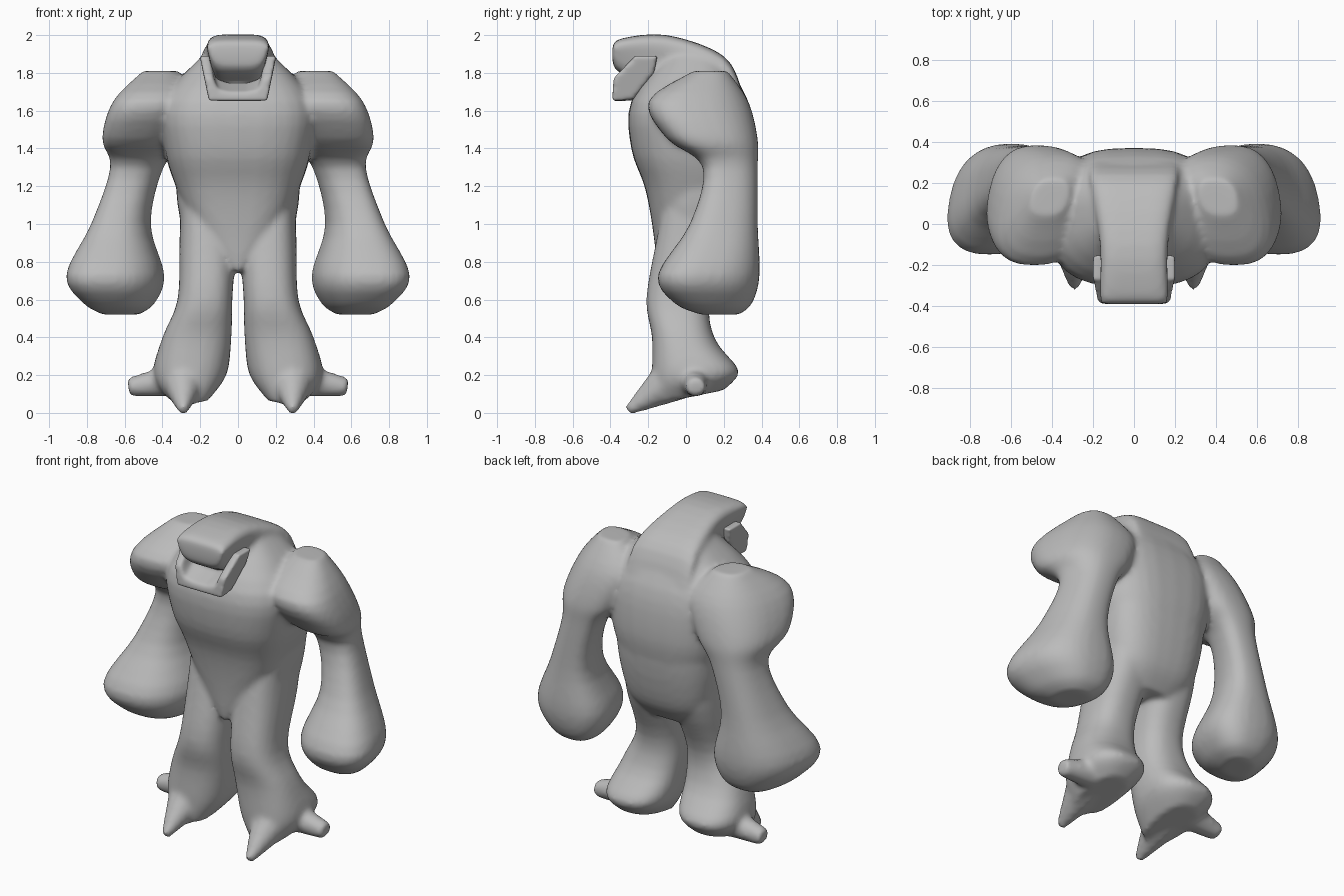
import bpy, bmesh
from math import cos, sin, pi, copysign
from mathutils import Matrix, Vector

default_cube = bpy.data.objects.get("Cube")
if default_cube:
    bpy.data.objects.remove(default_cube, do_unlink=True)

grey = bpy.data.materials.new("stone grey")
grey.use_nodes = True
colour = (.5, .5, .5, 1)
grey.diffuse_color = colour
grey.node_tree.nodes["Principled BSDF"].inputs["Base Color"].default_value = colour


def rounded(value, power):
    return copysign(abs(value) ** power, value)


def smooth_sections(sections, steps=4):
    """Run a smooth curve through every measurement of the key sections."""
    keys = [Vector(section) for section in sections]
    keys = [keys[0]] + keys + [keys[-1]]
    result = []
    for before, start, end, after in zip(keys, keys[1:], keys[2:], keys[3:]):
        for step in range(steps):
            t = step / steps
            speed_in, speed_out = (end - before) / 2, (after - start) / 2
            bend = (end - start) * 3 - speed_in * 2 - speed_out
            twist = (start - end) * 2 + speed_in + speed_out
            result.append(start + speed_in * t + bend * t ** 2 + twist * t ** 3)
    return result + [keys[-1]]


def skin_rings(bm, rings):
    """Bridge a row of equal point rings and close both ends."""
    rows = [[bm.verts.new(point) for point in ring] for ring in rings]
    faces = [bm.faces.new(rows[0]), bm.faces.new(rows[-1])]
    for lower, upper in zip(rows, rows[1:]):
        for i in range(len(lower)):
            faces.append(bm.faces.new((lower[i - 1], lower[i], upper[i], upper[i - 1])))
    bmesh.ops.recalc_face_normals(bm, faces=faces)


def upright_loft(bm, sections, side=1, slope=0, shear=0, power=.8, sides=32):
    """Stack sections given as (height, inner, outer, front, back)."""
    rings = []
    stack = smooth_sections(sections)
    for k, (height, inner, outer, front, back) in enumerate(stack):
        tilt = slope * max(0, 1 - 3 * k / len(stack))
        ring = []
        for i in range(sides):
            angle = 2 * pi * i / sides
            dy = rounded(sin(angle), power) * (back - front) / 2
            x = (inner + outer + rounded(cos(angle), power) * (outer - inner)) / 2
            y = (front + back) / 2 + dy
            ring.append(((x - shear * dy) * side, y, height + tilt * y))
        rings.append(ring)
    skin_rings(bm, rings)


def forward_loft(bm, sections, taper, power=.45, sides=32):
    """Stack sections given as (depth, half width, bottom, top)."""
    rings = []
    for depth, half, bottom, top in smooth_sections(sections):
        ring = []
        for i in range(sides):
            angle = 2 * pi * i / sides
            v = rounded(sin(angle), power)
            x = rounded(cos(angle), power) * half * (1 + taper * (v - 1))
            ring.append((x, depth, (bottom + top + v * (top - bottom)) / 2))
        rings.append(ring)
    skin_rings(bm, rings)


def horn(bm, base, tip, base_radius, tip_radius):
    """Blunt cone from base to tip."""
    base, tip = Vector(base), Vector(tip)
    along = tip - base
    place = Matrix.Translation((base + tip) / 2) @ along.to_track_quat("Z", "Y").to_matrix().to_4x4()
    bmesh.ops.create_cone(bm, cap_ends=True, segments=12, radius1=base_radius,
                          radius2=tip_radius, depth=along.length, matrix=place)


def finish(name, bm, voxel, rounds):
    """Fuse the overlapping volumes into one smooth surface."""
    mesh = bpy.data.meshes.new(name)
    bm.to_mesh(mesh)
    bm.free()
    mesh.materials.append(grey)
    obj = bpy.data.objects.new(name, mesh)
    bpy.context.collection.objects.link(obj)
    fuse = obj.modifiers.new("fuse", "REMESH")
    fuse.mode = "VOXEL"
    fuse.voxel_size = voxel
    relax = obj.modifiers.new("relax", "SMOOTH")
    relax.iterations = rounds
    bpy.ops.object.select_all(action="DESELECT")
    obj.select_set(True)
    bpy.context.view_layer.objects.active = obj
    for modifier in ("fuse", "relax"):
        bpy.ops.object.modifier_apply(modifier=modifier)
    bpy.ops.object.shade_smooth()


body = bmesh.new()

# Torso: broad hunched chest narrowing to the crotch
torso = [(.75, .02, -.15, 0), (1, .24, -.18, .28), (1.2, .33, -.22, .35),
         (1.4, .39, -.29, .37), (1.65, .4, -.29, .33), (1.9, .18, -.1, .18)]
# Hips: rounded seat behind the thighs
hips = [(.78, .16, 0, .2), (.9, .27, -.1, .29), (1.1, .32, -.15, .34), (1.3, .33, -.1, .36)]
for sections in (torso, hips):
    upright_loft(body, [(height, -half, half, front, back)
                        for height, half, front, back in sections], power=.7)

# Head and neck, flat-topped and thrust forward
forward_loft(body, [(-.39, .17, 1.87, 1.93), (-.35, .18, 1.8, 1.98),
                    (-.1, .18, 1.7, 2), (.2, .23, 1.6, 1.89),
                    (.3, .23, 1.5, 1.7)], taper=.14)

for side in (1, -1):
    # Arm: heavy club hand, slim elbow and rounded shoulder
    upright_loft(body, [
        (.52, .53, .71, .08, .28),
        (.58, .45, .81, -.06, .35),
        (.73, .4, .9, -.15, .39),
        (1, .47, .77, .02, .38),
        (1.3, .4, .67, .09, .38),
        (1.45, .28, .71, -.1, .38),
        (1.65, .2, .65, -.2, .33),
        (1.81, .32, .5, .04, .22)], side, shear=.2)

    # Leg: sole rising towards the heel, calf and thigh
    upright_loft(body, [
        (.08, .15, .37, -.17, .2),
        (.2, .06, .45, -.18, .28),
        (.4, .035, .4, -.18, .15),
        (.6, .03, .32, -.21, .13),
        (.9, .02, .31, -.16, .25),
        (1.2, .1, .3, -.1, .3)], side, slope=.2)

    # Front claw and outer spur
    horn(body, (side * .29, -.08, .17), (side * .29, -.31, .01), .12, .025)
    horn(body, (side * .36, .05, .17), (side * .58, .05, .135), .085, .05)

finish("body", body, voxel=.016, rounds=8)

# Lower jaw: tall cheeks joined by a low chin, leaning inward below
jaw = bmesh.new()
jaw_bottom = 1.65
cheek = [(-.39, jaw_bottom), (-.385, 1.77), (-.27, 1.89), (-.15, 1.89),
         (-.17, 1.8), (-.28, 1.66)]
jaw_rings = []
for x, rise in ((.205, 1), (.15, 1), (.12, .5), (.05, .4)):
    ring = [(x * (.75 + z - jaw_bottom), y, jaw_bottom + (z - jaw_bottom) * rise)
            for y, z in cheek]
    jaw_rings.append(ring)
    jaw_rings.insert(0, [(-px, y, z) for px, y, z in ring])
# Order the rings from the right cheek across to the left
jaw_rings.sort(key=lambda ring: ring[0][0])
skin_rings(jaw, jaw_rings)
finish("lower_jaw", jaw, voxel=.009, rounds=18)
